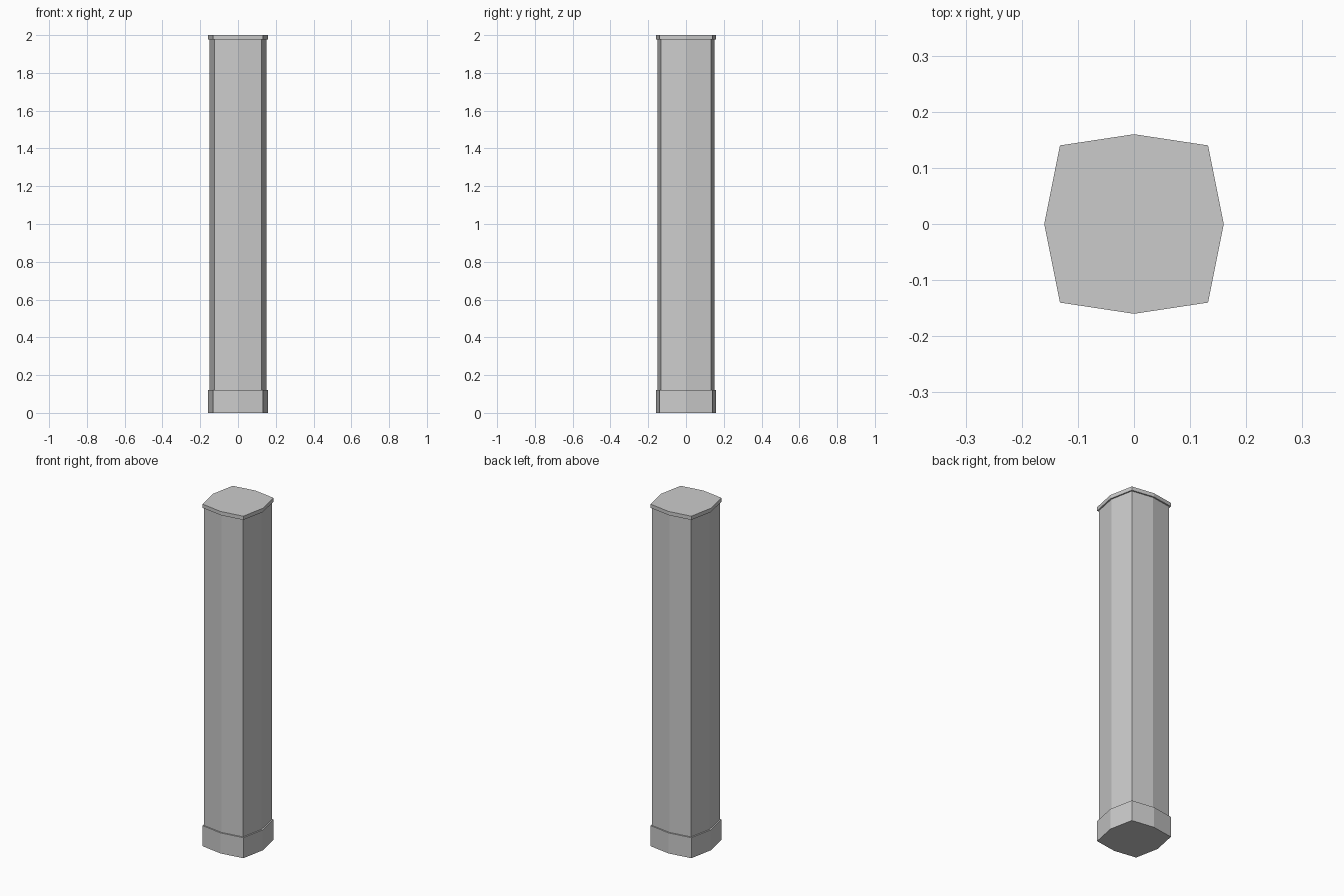
import bpy, bmesh

if "Cube" in bpy.data.objects:
    bpy.data.objects.remove(bpy.data.objects["Cube"])

# Eight-sided cross-section of the pillar at full width
section = [(0.16, 0), (0.132, 0.14), (0, 0.16), (-0.132, 0.14),
           (-0.16, 0), (-0.132, -0.14), (0, -0.16), (0.132, -0.14)]

# Stepped profile: (height, scale of the section) for plinth, shaft and cap
SHAFT = 0.95
profile = [(0, 1), (0.12, 1), (0.12, SHAFT), (1.978, SHAFT), (1.978, 1), (2, 1)]

bm = bmesh.new()
rings = [[bm.verts.new((x * s, y * s, z)) for x, y in section] for z, s in profile]

# Side walls and step ledges between neighbouring rings
n = len(section)
for low, high in zip(rings, rings[1:]):
    for i in range(n):
        j = (i + 1) % n
        bm.faces.new((low[i], low[j], high[j], high[i]))

# Flat bottom and top
bm.faces.new(rings[0][::-1])
bm.faces.new(rings[-1])
bmesh.ops.recalc_face_normals(bm, faces=bm.faces)

mesh = bpy.data.meshes.new("pillar")
bm.to_mesh(mesh)
bm.free()
bpy.context.collection.objects.link(bpy.data.objects.new("pillar", mesh))
